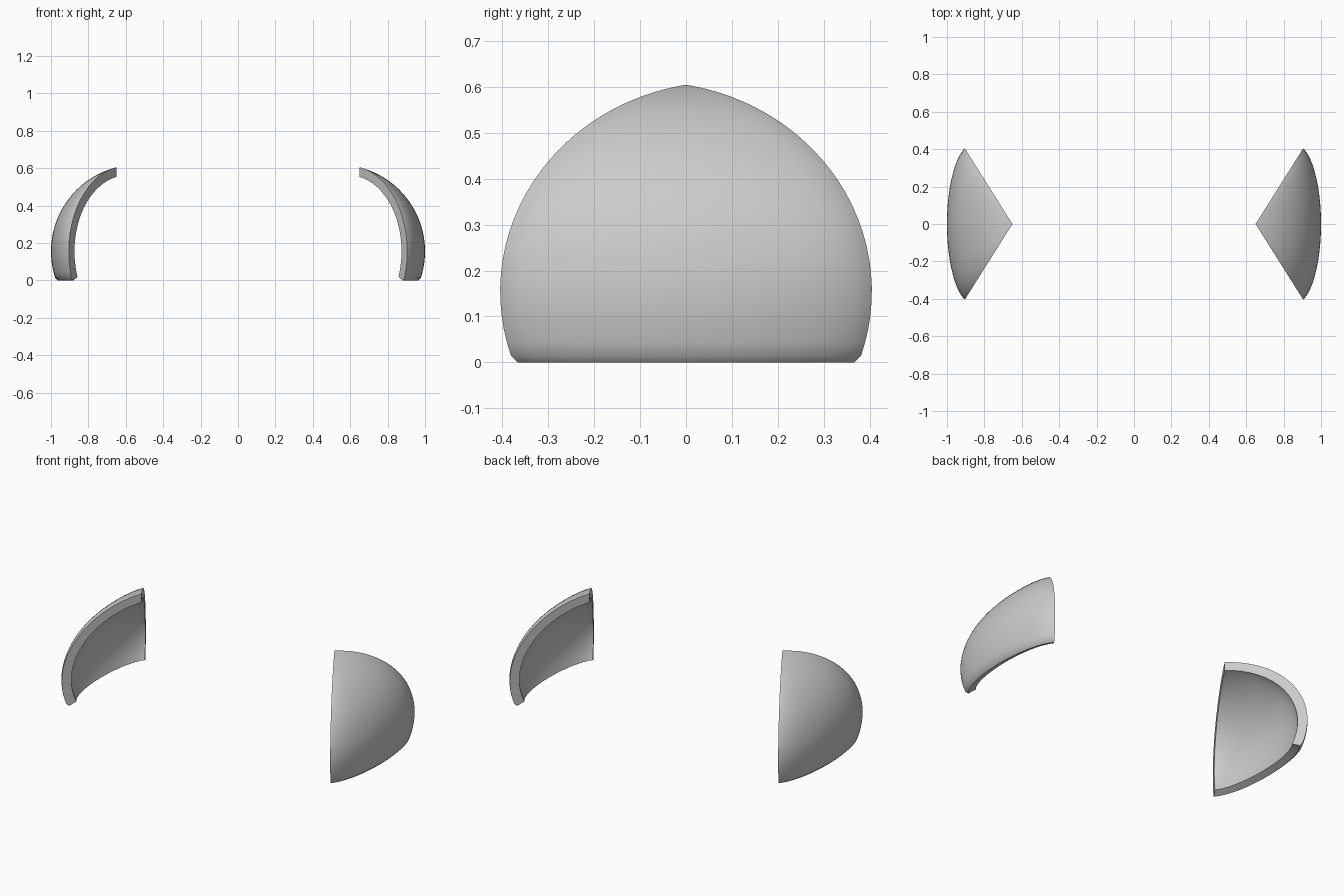
import bpy, bmesh, math

if "Cube" in bpy.data.objects:
    bpy.data.objects.remove(bpy.data.objects["Cube"])

APEX_X = 0.65      # vertical line where the two cut planes meet
OFF = 0.114        # apex distance from the shell's centre
SLOPE = 1.588      # dy/dx of the cut planes
MID_Z = 0.155      # height of the widest section
ALPHA = math.radians(72)
ROWS, COLS = 28, 32

grey = bpy.data.materials.new("light grey")
grey.diffuse_color = (0.6, 0.6, 0.6, 1)
grey.use_nodes = True
grey.node_tree.nodes["Principled BSDF"].inputs["Base Color"].default_value = grey.diffuse_color


def section(r, b, h, s):
    """Point on the shell at height h above the middle, s from -1 to 1 across."""
    front = max(0.0, math.sqrt(max(0.0, r * r - h * h)) - OFF)
    qa = 1 + (SLOPE * r / b) ** 2
    qc = OFF * OFF + h * h - r * r
    edge = max(0.0, (-2 * OFF + math.sqrt(max(0.0, 4 * OFF * OFF - 4 * qa * qc))) / (2 * qa))
    bulge = (math.cos(ALPHA * s) - math.cos(ALPHA)) / (1 - math.cos(ALPHA))
    y = SLOPE * edge * math.sin(ALPHA * s) / math.sin(ALPHA)
    return APEX_X + edge + (front - edge) * bulge, y, MID_Z + h


def skin(bm, r, b, low, side):
    """Grid of vertices from the bottom edge up to the apex."""
    top = math.sqrt(r * r - OFF * OFF)
    start = math.asin(low / top)
    grid = []
    for i in range(ROWS + 1):
        h = top * math.sin(start + (math.pi / 2 - start) * i / ROWS)
        if i == ROWS:
            grid.append([bm.verts.new((side * APEX_X, 0, MID_Z + top))] * (COLS + 1))
            continue
        row = []
        for j in range(COLS + 1):
            x, y, z = section(r, b, h, 2 * j / COLS - 1)
            row.append(bm.verts.new((side * x, y, z)))
        grid.append(row)
    return grid


def face(bm, *verts):
    unique = list(dict.fromkeys(verts))
    if len(unique) > 2:
        bm.faces.new(unique)


def shell(name, side):
    bm = bmesh.new()
    outer = skin(bm, 0.464, 0.668, -0.141, side)
    inner = skin(bm, 0.414, 0.618, -0.137, side)
    # rounded lower lip, just inside the outer skin
    lip = []
    for j in range(COLS + 1):
        x, y, z = section(0.455, 0.659, -MID_Z, 2 * j / COLS - 1)
        lip.append(bm.verts.new((side * x, y, z)))
    # curved skins
    for g in (outer, inner):
        for i in range(ROWS):
            for j in range(COLS):
                face(bm, g[i][j], g[i][j + 1], g[i + 1][j + 1], g[i + 1][j])
    # bottom edge
    for j in range(COLS):
        face(bm, outer[0][j], outer[0][j + 1], lip[j + 1], lip[j])
        face(bm, lip[j], lip[j + 1], inner[0][j + 1], inner[0][j])
    # flat cut rims
    for j in (0, COLS):
        face(bm, outer[0][j], lip[j], inner[0][j])
        for i in range(ROWS):
            face(bm, outer[i][j], outer[i + 1][j], inner[i + 1][j], inner[i][j])
    bmesh.ops.recalc_face_normals(bm, faces=bm.faces)
    mesh = bpy.data.meshes.new(name)
    bm.to_mesh(mesh)
    bm.free()
    mesh.materials.append(grey)
    ob = bpy.data.objects.new(name, mesh)
    bpy.context.collection.objects.link(ob)
    bpy.ops.object.select_all(action='DESELECT')
    ob.select_set(True)
    bpy.context.view_layer.objects.active = ob
    bpy.ops.object.shade_smooth_by_angle(angle=math.radians(50))


shell("left_shell", -1)
shell("right_shell", 1)
